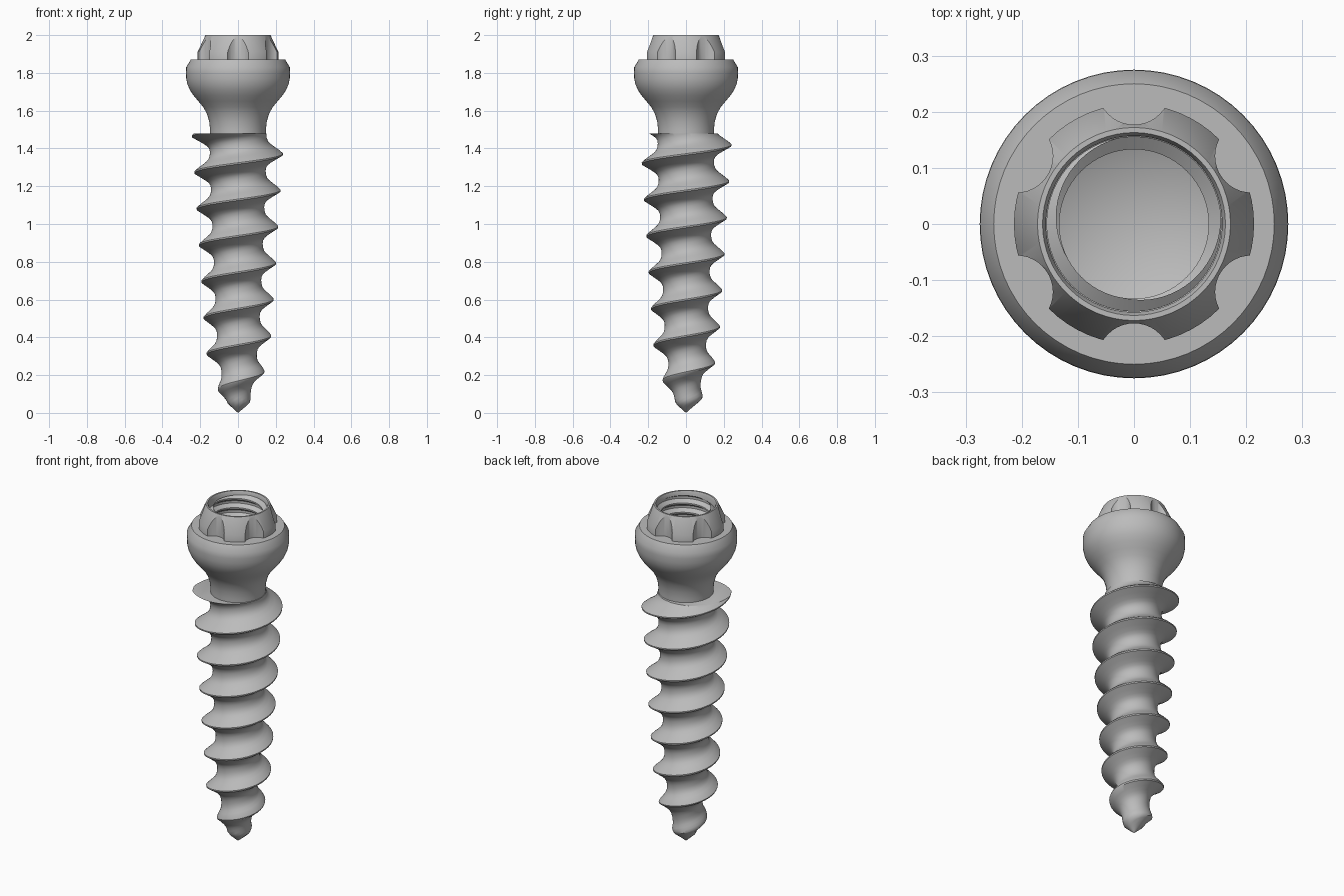
import bpy, bmesh, math
from mathutils import Matrix, Vector

if "Cube" in bpy.data.objects:
    bpy.data.objects.remove(bpy.data.objects["Cube"])

steel = bpy.data.materials.new("satin_grey_metal")
steel.use_nodes = True
GREY = (0.5, 0.5, 0.5, 1)
steel.diffuse_color = GREY
steel.node_tree.nodes["Principled BSDF"].inputs["Base Color"].default_value = GREY


def finish(bm, name):
    mesh = bpy.data.meshes.new(name)
    bm.to_mesh(mesh)
    bm.free()
    mesh.materials.append(steel)
    obj = bpy.data.objects.new(name, mesh)
    bpy.context.collection.objects.link(obj)
    return obj


def activate(obj):
    bpy.ops.object.select_all(action='DESELECT')
    obj.select_set(True)
    bpy.context.view_layer.objects.active = obj


def smooth(obj, angle=30):
    activate(obj)
    bpy.ops.object.shade_smooth_by_angle(angle=math.radians(angle))


def interp(points, x):
    """Piecewise linear curve through (x, value) points."""
    if x <= points[0][0]:
        return points[0][1]
    for (x0, v0), (x1, v1) in zip(points, points[1:]):
        if x <= x1:
            return v0 + (v1 - v0) * (x - x0) / (x1 - x0)
    return points[-1][1]


def lathe(name, profile, closed=False, steps=64):
    """Spin (radius, height) points around the z axis."""
    bm = bmesh.new()
    verts = [bm.verts.new((r, 0, z)) for r, z in profile]
    pairs = list(zip(verts, verts[1:]))
    if closed:
        pairs.append((verts[-1], verts[0]))
    edges = [bm.edges.new(p) for p in pairs]
    bmesh.ops.spin(bm, geom=verts + edges, cent=(0, 0, 0), axis=(0, 0, 1),
                   angle=math.tau, steps=steps, use_merge=False)
    bmesh.ops.remove_doubles(bm, verts=bm.verts, dist=1e-5)
    bmesh.ops.recalc_face_normals(bm, faces=bm.faces)
    return finish(bm, name)


def helix(name, start, pitch, turns, shape, core, crest, low, high, inward=False, steps=64):
    """Screw surface: 'shape' is the ridge height over one pitch."""
    bm = bmesh.new()
    rows = [k + t for k in range(turns) for t, _ in shape[:-1]]
    heights = [h for _ in range(turns) for _, h in shape[:-1]]
    grid = []
    for j in range(steps + 1):
        a = math.tau * j / steps
        column = []
        for t, h in zip(rows, heights):
            z = start + pitch * (t + j / steps)
            r0, r1 = interp(core, z), interp(crest, z)
            r = r0 + (r1 - r0) * h
            column.append(bm.verts.new((r * math.cos(a), r * math.sin(a), max(z, 0))))
        grid.append(column)
    for c0, c1 in zip(grid, grid[1:]):
        for i in range(len(rows) - 1):
            quad = (c0[i], c1[i], c1[i + 1], c0[i + 1])
            bm.faces.new(quad[::-1] if inward else quad)
    bmesh.ops.remove_doubles(bm, verts=bm.verts, dist=1e-5)
    # trim both ends square
    for z, n in ((high, 1), (low, -1)):
        if z is None:
            continue
        cut = bmesh.ops.bisect_plane(bm, geom=bm.verts[:] + bm.edges[:] + bm.faces[:],
                                     plane_co=(0, 0, z), plane_no=(0, 0, n), clear_outer=True)
        if not inward:
            rim = [e for e in cut["geom_cut"] if isinstance(e, bmesh.types.BMEdge)]
            bmesh.ops.holes_fill(bm, edges=rim, sides=0)
    obj = finish(bm, name)
    smooth(obj, 35)
    return obj


# Tapered shank with deep, rounded-root thread
bone_ridge = [(0, 1), (.04, 1), (.12, .78), (.2, .52), (.28, .28), (.36, .12), (.46, .03),
              (.57, 0), (.67, .03), (.75, .14), (.82, .33), (.9, .62), (1, 1)]
shank_core = [(0, 0), (.05, .055), (.2, .085), (.4, .11), (1, .135), (1.3, .147), (1.6, .152)]
shank_crest = [(0, 0), (.055, .067), (.085, .093), (.15, .117), (.235, .146),
               (.33, .171), (1.6, .252)]
PITCH = 0.1925
helix("threaded_shank", 1.365 - 9 * PITCH, PITCH, 11, bone_ridge,
      shank_core, shank_crest, None, 1.48)

# Rounded collar with a bored centre ending in a drill cone
collar = lathe("collar", [
    (0, 1.46), (.148, 1.46), (.148, 1.5), (.152, 1.54), (.165, 1.585), (.185, 1.62),
    (.21, 1.65), (.235, 1.68), (.255, 1.71), (.268, 1.74), (.274, 1.77), (.275, 1.8),
    (.274, 1.83), (.25, 1.87), (.157, 1.87), (.157, 1.62), (0, 1.54)])
smooth(collar)

# Drive crown, cut by six round flutes
crown = lathe("drive_crown", [
    (.214, 1.86), (.214, 1.91), (.172, 2), (.163, 2), (.157, 1.985), (.157, 1.86)], closed=True)
bm = bmesh.new()
for k in range(6):
    a = math.radians(30 + 60 * k)
    spot = Matrix.Translation(Vector((.242 * math.cos(a), .242 * math.sin(a), 1.95)))
    bmesh.ops.create_cone(bm, cap_ends=True, segments=40, radius1=.065, radius2=.065,
                          depth=.3, matrix=spot)
cutter = finish(bm, "flute_cutter")
cutter.hide_render = True
cut = crown.modifiers.new("flutes", 'BOOLEAN')
cut.operation = 'DIFFERENCE'
cut.solver = 'EXACT'
cut.object = cutter
activate(crown)
bpy.ops.object.modifier_apply(modifier=cut.name)
bpy.data.objects.remove(cutter)
smooth(crown)

# Fine internal thread lining the bore
fine_ridge = [(0, 1), (.15, 1), (.45, 0), (.7, 0), (1, 1)]
helix("socket_thread", 1.5, .055, 11, fine_ridge,
      [(0, .156), (3, .156)], [(0, .133), (3, .133)], 1.61, 1.98, inward=True)
